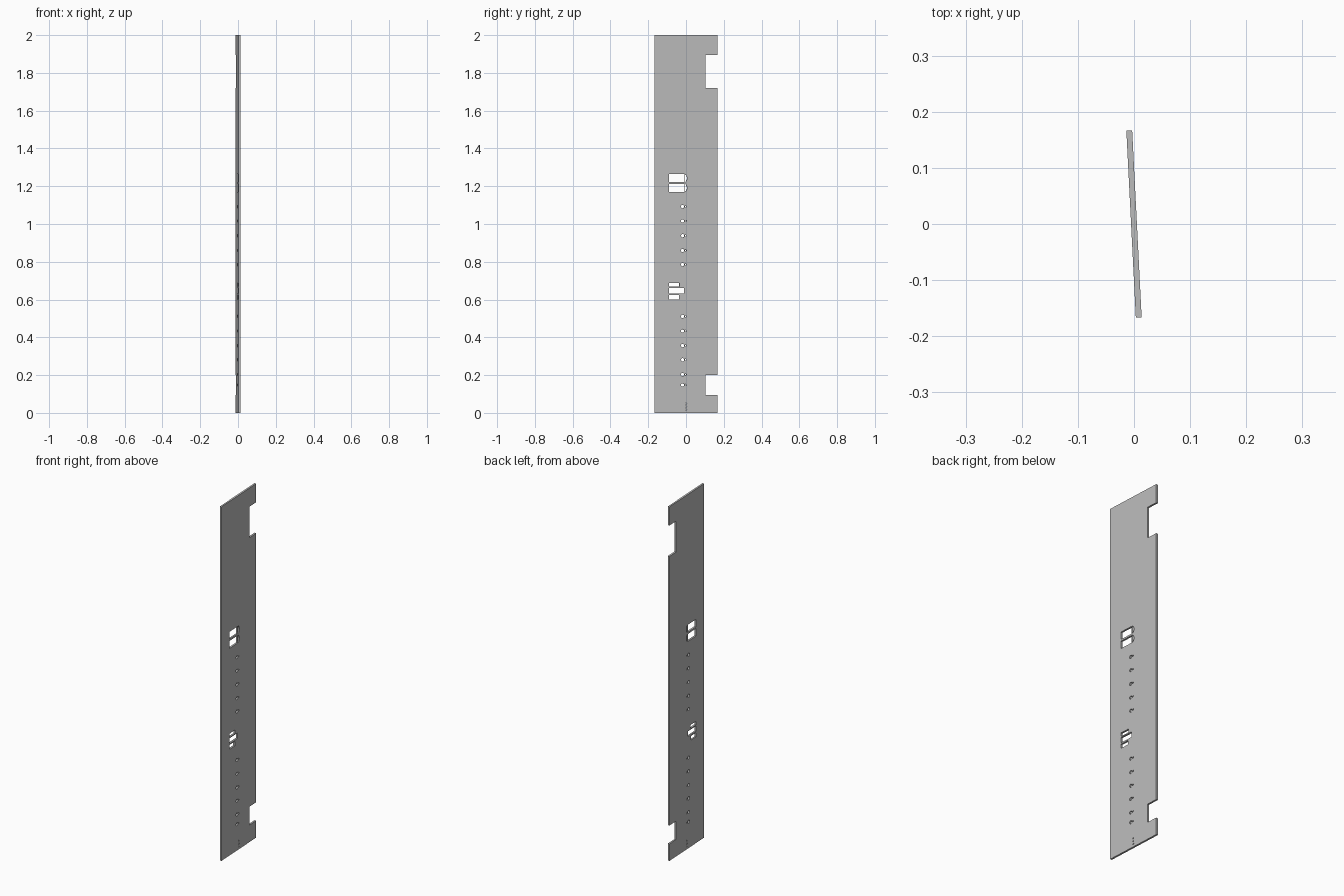
import bpy
import math
from mathutils import Matrix

cube = bpy.data.objects.get("Cube")
if cube:
    bpy.data.objects.remove(cube, do_unlink=True)

grey = bpy.data.materials.new("plain grey")
grey.use_nodes = True
colour = (0.5, 0.5, 0.5, 1)
grey.diffuse_color = colour
grey.node_tree.nodes["Principled BSDF"].inputs["Base Color"].default_value = colour

# Flat outline with holes, drawn as (across, up) and extruded to the panel thickness
curve = bpy.data.curves.new("panel_outline", 'CURVE')
curve.dimensions = '2D'
curve.fill_mode = 'BOTH'
curve.extrude = 0.0052


def loop(points):
    spline = curve.splines.new('POLY')
    spline.points.add(len(points) - 1)
    for p, (u, v) in zip(spline.points, points):
        p.co = (u, v, 0, 1)
    spline.use_cyclic_u = True


def rect(u0, u1, v0, v1):
    loop([(u0, v0), (u1, v0), (u1, v1), (u0, v1)])


def disc(u, v, r, n=12):
    loop([(u + r * math.cos(i * math.tau / n), v + r * math.sin(i * math.tau / n))
          for i in range(n)])


def d_slit(u, v0, v1, width, n=8):
    mid, half = (v0 + v1) / 2, (v1 - v0) / 2
    angles = [math.pi * (i / n - 0.5) for i in range(n + 1)]
    loop([(u + width * math.cos(a), mid + half * math.sin(a)) for a in angles])


# Board outline with two notches in the rear edge
back, notch = 0.167, 0.104
outline = [(-back, 0), (back, 0)]
for low, high in ((0.096, 0.2), (1.72, 1.895)):
    outline += [(back, low), (notch, low), (notch, high), (back, high)]
loop(outline + [(back, 2), (-back, 2)])

# Upper pair of windows with rounded slits beside them
for low, high in ((1.17, 1.212), (1.222, 1.264)):
    rect(-0.09, -0.011, low, high)
    d_slit(-0.008, low, high, 0.013)

# Middle group of three slots
rect(-0.09, -0.038, 0.6, 0.624)
rect(-0.09, -0.011, 0.632, 0.662)
rect(-0.09, -0.036, 0.668, 0.688)

# Column of peg holes, each with a small pilot hole
for v in (0.148, 0.203, 0.281, 0.356, 0.434, 0.511,
          0.785, 0.86, 0.938, 1.016, 1.092):
    disc(-0.018, v, 0.009)
    disc(-0.002, v, 0.004, 8)

# Tiny holes near the foot
for v in (0.016, 0.032, 0.048):
    disc(0, v, 0.004, 8)

# Convert to a mesh, stand it upright and turn it slightly
temp = bpy.data.objects.new("panel_curve", curve)
bpy.context.collection.objects.link(temp)
bpy.context.view_layer.update()
mesh = bpy.data.meshes.new_from_object(
    temp.evaluated_get(bpy.context.evaluated_depsgraph_get()))
bpy.data.objects.remove(temp, do_unlink=True)
upright = Matrix(((0, 0, 1, 0), (1, 0, 0, 0), (0, 1, 0, 0), (0, 0, 0, 1)))
mesh.transform(Matrix.Rotation(math.radians(2.9), 4, 'Z') @ upright)
mesh.materials.clear()
mesh.materials.append(grey)
for poly in mesh.polygons:
    poly.use_smooth = False
panel = bpy.data.objects.new("notched_panel", mesh)
bpy.context.collection.objects.link(panel)
